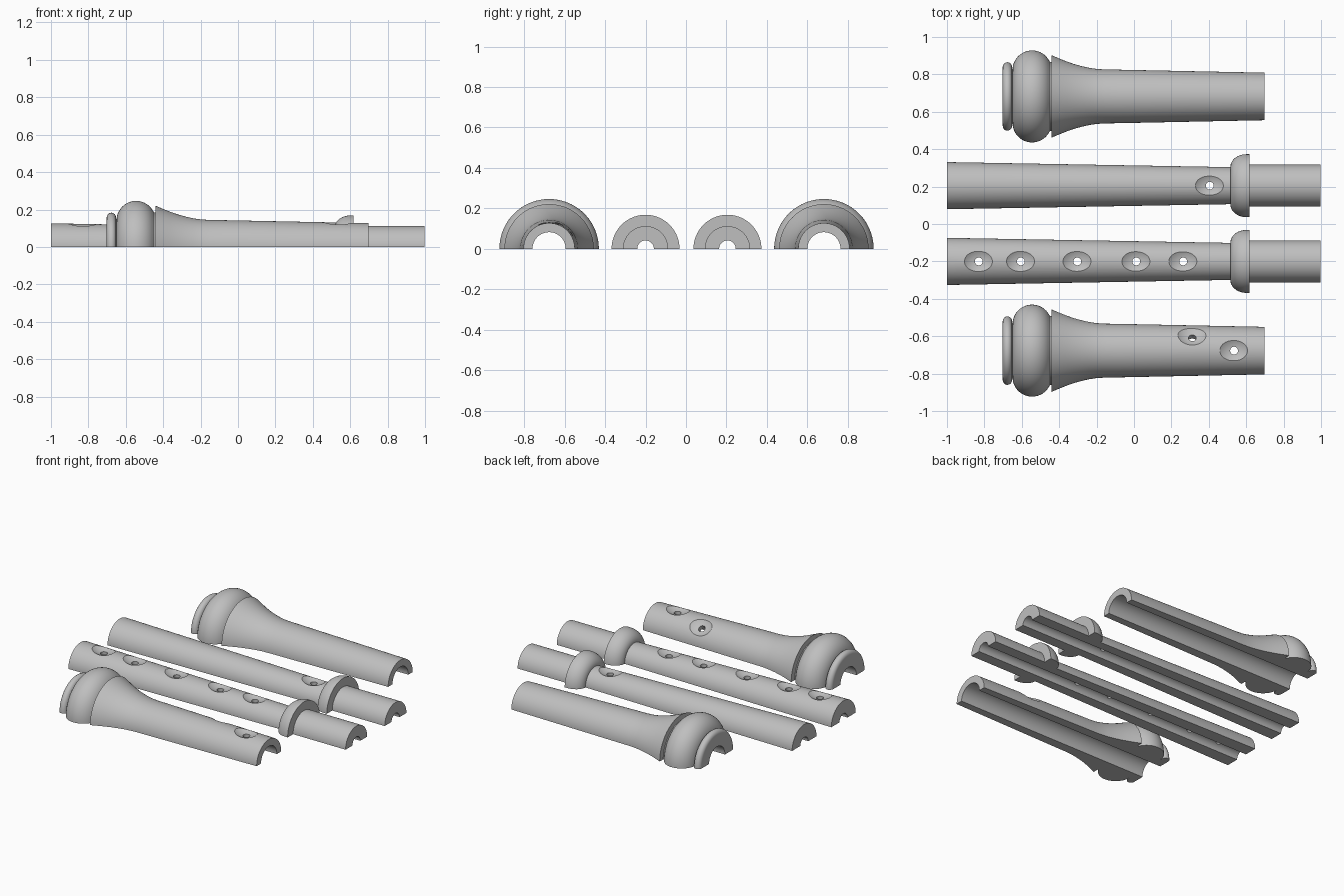
import bpy, bmesh, math
from mathutils import Vector, Matrix

if "Cube" in bpy.data.objects:
    bpy.data.objects.remove(bpy.data.objects["Cube"])

SEG = 48
grey = bpy.data.materials.new("plain grey")
grey.diffuse_color = (0.52, 0.52, 0.52, 1)
grey.use_nodes = True
grey.node_tree.nodes["Principled BSDF"].inputs["Base Color"].default_value = grey.diffuse_color


def arc(cx, cr, rx, rr, a0, a1, n):
    """Points of an elliptical arc in the (x, radius) plane, angles in degrees."""
    pts = []
    for i in range(n + 1):
        a = math.radians(a0 + (a1 - a0) * i / n)
        pts.append((cx + rx * math.cos(a), cr + rr * math.sin(a)))
    return pts


def half_turned(name, outer, bore, cy):
    """Half-revolve a hollow profile around a lengthwise axis lying on the ground."""
    profile = outer + [(outer[-1][0], bore), (outer[0][0], bore)]
    bm = bmesh.new()
    rows = []
    for i in range(SEG + 1):
        a = math.pi * i / SEG
        rows.append([bm.verts.new((x, cy + r * math.cos(a), r * math.sin(a)))
                     for x, r in profile])
    n = len(profile)
    for r0, r1 in zip(rows, rows[1:]):
        for j in range(n):
            k = (j + 1) % n
            bm.faces.new((r0[j], r0[k], r1[k], r1[j]))
    bm.faces.new(rows[0])
    bm.faces.new(rows[-1])
    bmesh.ops.recalc_face_normals(bm, faces=bm.faces)
    mesh = bpy.data.meshes.new(name)
    bm.to_mesh(mesh)
    bm.free()
    mesh.materials.append(grey)
    ob = bpy.data.objects.new(name, mesh)
    bpy.context.collection.objects.link(ob)
    return ob


def cut(ob, build):
    """Subtract a helper shape, then remove it."""
    bm = bmesh.new()
    build(bm)
    mesh = bpy.data.meshes.new("cutter")
    bm.to_mesh(mesh)
    bm.free()
    mesh.materials.append(grey)
    cutter = bpy.data.objects.new("cutter", mesh)
    cutter.hide_render = True
    bpy.context.collection.objects.link(cutter)
    bpy.context.view_layer.objects.active = ob
    mod = ob.modifiers.new("cut", 'BOOLEAN')
    mod.operation, mod.solver, mod.object = 'DIFFERENCE', 'EXACT', cutter
    bpy.ops.object.modifier_apply(modifier=mod.name)
    bpy.data.objects.remove(cutter)


def finger_hole(ob, x, cy, surface, tilt=0.0):
    """Shallow round dish with a small hole drilled through to the bore."""
    rad, depth, hole = 0.125, 0.025, 0.021
    d = Vector((0, math.sin(tilt), math.cos(tilt)))
    axis = Vector((x, cy, 0))
    rot = Matrix.Rotation(-tilt, 4, 'X')
    cut(ob, lambda bm: bmesh.ops.create_uvsphere(
        bm, u_segments=48, v_segments=32, radius=rad,
        matrix=Matrix.Translation(axis + d * (surface - depth + rad)) @ rot))
    cut(ob, lambda bm: bmesh.ops.create_cone(
        bm, cap_ends=True, segments=24, radius1=hole, radius2=hole, depth=0.22,
        matrix=Matrix.Translation(axis + d * 0.125) @ rot))


# Bell halves: rim bead, bulb, flared body
bell = (arc(-0.677, 0.157, 0.025, 0.026, 180, 0, 12)
        + [(-0.65, 0.14)]
        + arc(-0.545, 0.14, 0.105, 0.106, 180, 28, 20)
        + [(-0.448, 0.185), (-0.442, 0.185), (-0.442, 0.221), (-0.40, 0.203),
           (-0.36, 0.187), (-0.32, 0.173), (-0.28, 0.162), (-0.24, 0.153),
           (-0.20, 0.147), (-0.15, 0.144), (-0.08, 0.143), (0.698, 0.127)])
# Pipe halves: tapered tube, domed collar, tenon
pipe = ([(-1.0, 0.126), (0.515, 0.099)]
        + arc(0.60, 0.099, 0.085, 0.069, 180, 90, 14)
        + [(0.617, 0.168), (0.617, 0.112), (0.997, 0.112)])

front_bell = half_turned("front_bell_half", bell, 0.082, -0.677)
back_bell = half_turned("back_bell_half", bell, 0.082, 0.682)
front_pipe = half_turned("front_pipe_half", pipe, 0.041, -0.2)
back_pipe = half_turned("back_pipe_half", pipe, 0.041, 0.205)


def pipe_radius(x):
    return 0.126 - 0.027 * (x + 1) / 1.515


# Finger holes
for hx in (-0.83, -0.605, -0.303, 0.012, 0.263):
    finger_hole(front_pipe, hx, -0.2, pipe_radius(hx))
finger_hole(back_pipe, 0.405, 0.205, pipe_radius(0.405))
finger_hole(front_bell, 0.535, -0.677, 0.131)
finger_hole(front_bell, 0.312, -0.677, 0.135, math.radians(37))

# Smooth turned surfaces with crisp edges
for ob in (front_bell, back_bell, front_pipe, back_pipe):
    bpy.ops.object.select_all(action='DESELECT')
    ob.select_set(True)
    bpy.context.view_layer.objects.active = ob
    bpy.ops.object.shade_smooth_by_angle(angle=math.radians(25))
